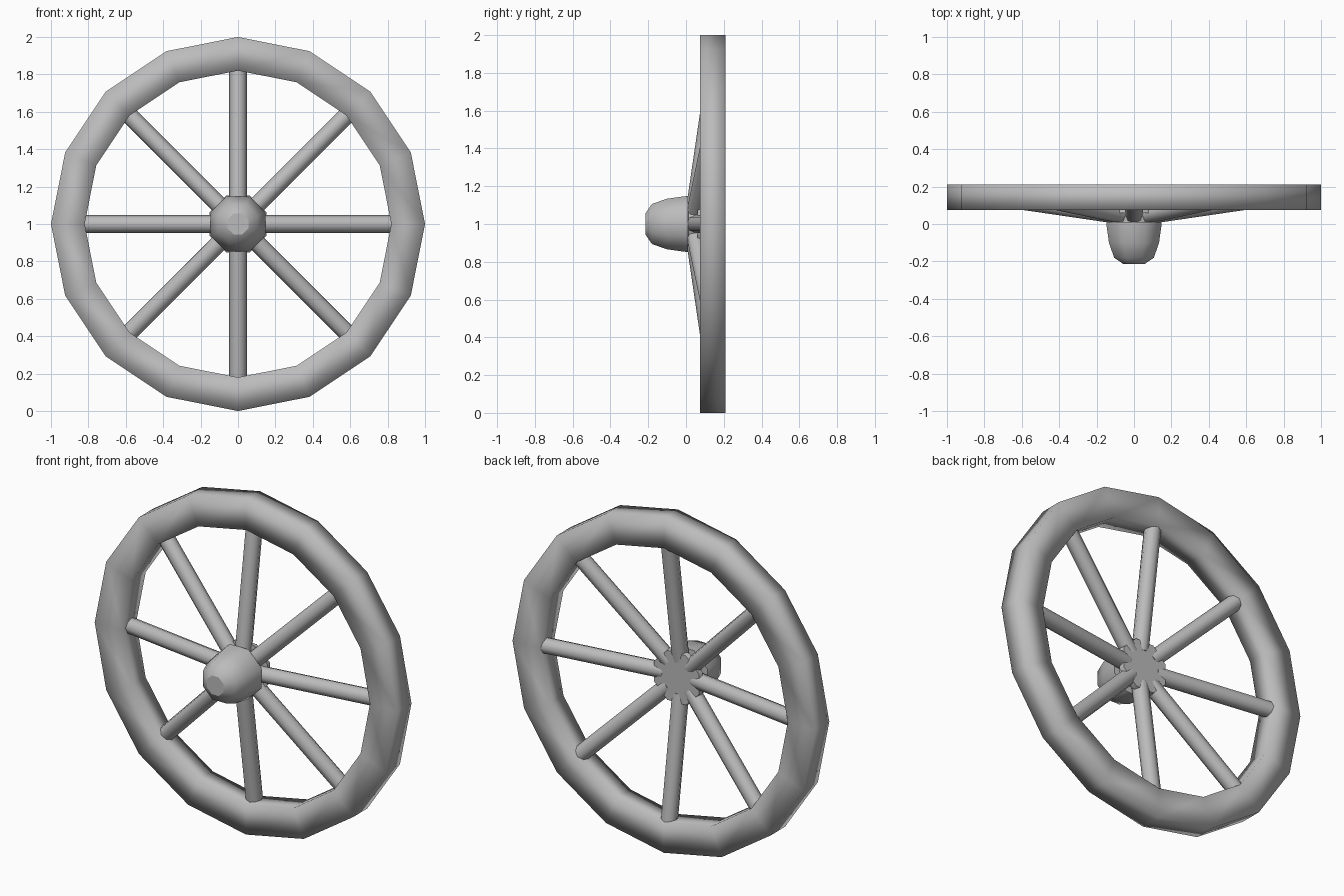
import bpy, math
from mathutils import Vector

cube = bpy.data.objects.get("Cube")
if cube:
    bpy.data.objects.remove(cube)

grey = bpy.data.materials.new("plain grey")
grey.use_nodes = True
COLOUR = (0.5, 0.5, 0.5, 1)
grey.diffuse_color = COLOUR
grey.node_tree.nodes["Principled BSDF"].inputs["Base Color"].default_value = COLOUR
CENTRE = Vector((0, 0, 1))


def add_mesh(name, verts, faces, angle):
    mesh = bpy.data.meshes.new(name)
    mesh.from_pydata(verts, [], faces)
    mesh.materials.append(grey)
    ob = bpy.data.objects.new(name, mesh)
    bpy.context.collection.objects.link(ob)
    bpy.ops.object.select_all(action='DESELECT')
    ob.select_set(True)
    bpy.context.view_layer.objects.active = ob
    bpy.ops.object.shade_smooth_by_angle(angle=math.radians(angle))
    return ob


def lathe(name, profile, sides, turn, closed, angle):
    """Spin (radius, y) points around the axle."""
    n = len(profile)
    verts = []
    for i in range(sides):
        a = turn + math.tau * i / sides
        verts += [CENTRE + Vector((r * math.cos(a), y, r * math.sin(a))) for r, y in profile]
    faces = []
    for i in range(sides):
        p, q = i * n, (i + 1) % sides * n
        for j in range(n if closed else n - 1):
            k = (j + 1) % n
            faces.append((p + j, p + k, q + k, q + j))
    if not closed:
        faces.append([i * n for i in reversed(range(sides))])
        faces.append([i * n + n - 1 for i in range(sides)])
    return add_mesh(name, verts, faces, angle)


# Rim
lathe("rim", [(1, 0.21), (1, 0.075), (0.82, 0.075), (0.82, 0.21)], 16, 0, True, 100)

# Hub with a domed nose and a flat back
lathe("hub", [(0.06, -0.215), (0.115, -0.18), (0.145, -0.1), (0.16, 0),
              (0.16, 0.01), (0.12, 0.012), (0.12, 0.06), (0.165, 0.06), (0.16, 0.09)],
      8, math.pi / 8, False, 50)

# Eight spokes, leaning back towards the rim
for i in range(8):
    a = math.tau * i / 8
    out = Vector((math.cos(a), 0, math.sin(a)))
    start = CENTRE + out * 0.1 + Vector((0, 0.05, 0))
    end = CENTRE + out * 0.85 + Vector((0, 0.16, 0))
    bpy.ops.mesh.primitive_cylinder_add(vertices=8, radius=0.047, depth=(end - start).length,
                                        location=(start + end) / 2)
    spoke = bpy.context.object
    spoke.name = f"spoke_{i + 1}"
    spoke.rotation_mode = 'QUATERNION'
    spoke.rotation_quaternion = (end - start).to_track_quat('Z', 'Y')
    spoke.data.materials.append(grey)
    bpy.ops.object.shade_smooth_by_angle(angle=math.radians(50))
